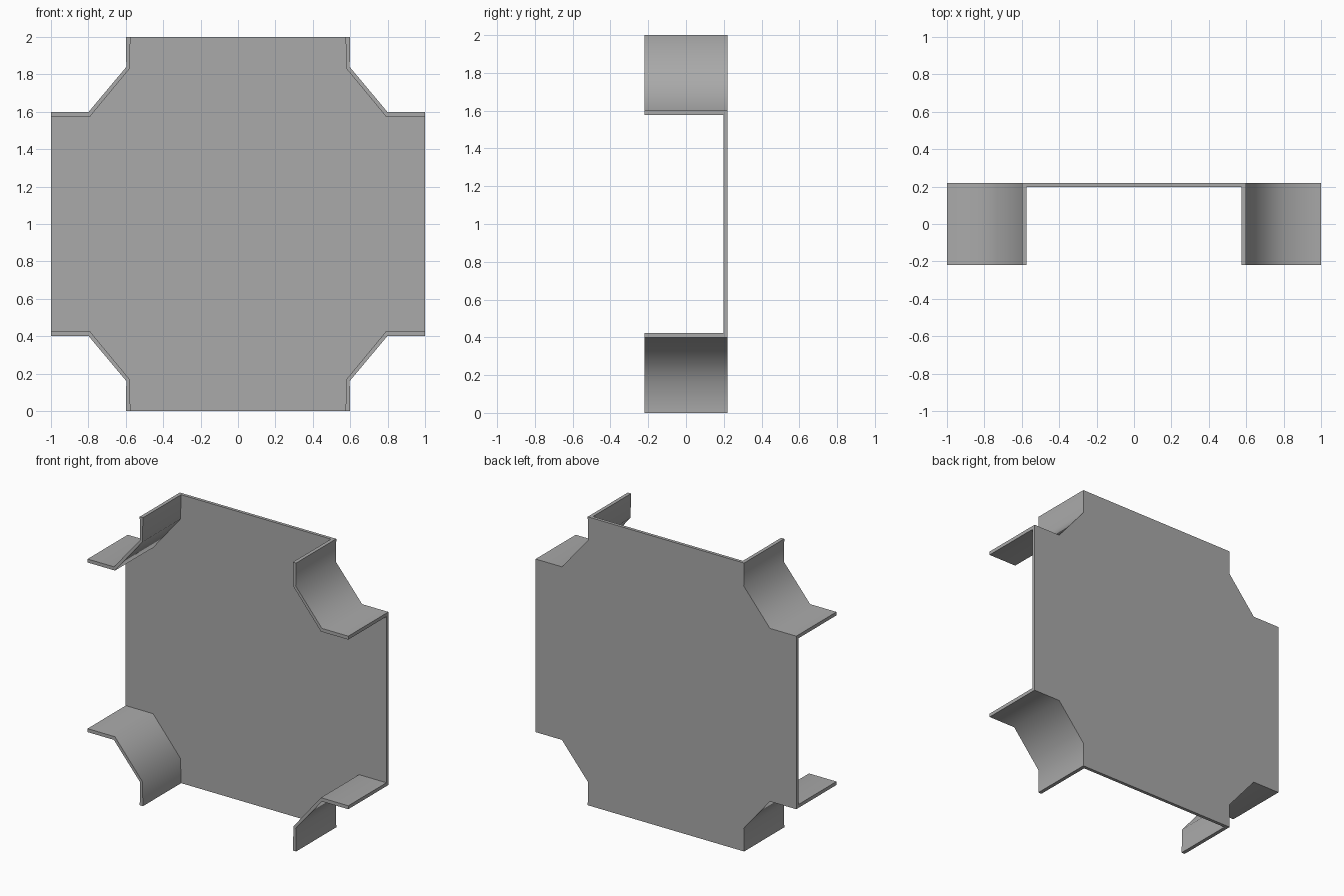
import bpy, bmesh, math

cube = bpy.data.objects.get("Cube")
if cube:
    bpy.data.objects.remove(cube, do_unlink=True)

HALF_DEPTH, SHEET = 0.22, 0.022

grey = bpy.data.materials.new("metal grey")
grey.use_nodes = True
grey.diffuse_color = (0.4, 0.4, 0.4, 1)
grey.node_tree.nodes["Principled BSDF"].inputs["Base Color"].default_value = grey.diffuse_color

# Corner profile, measured from the centre of the plate (x, z)
outer = [(0.6, 1.0), (0.597, 0.84), (0.798, 0.6), (1.0, 0.6)]
inner = [(0.575, 1.0), (0.58, 0.83), (0.79, 0.576), (1.0, 0.576)]


def mirrored(points, sx, sz):
    return [(x * sx, z * sz) for x, z in points]


def extrude_profile(name, points, y0, y1):
    """Prism of an x-z outline between two depths."""
    bm = bmesh.new()
    verts = [bm.verts.new((x, y0, z + 1)) for x, z in points]
    face = bm.faces.new(verts)
    new = bmesh.ops.extrude_face_region(bm, geom=[face])["geom"]
    bmesh.ops.translate(bm, vec=(0, y1 - y0, 0),
                        verts=[v for v in new if isinstance(v, bmesh.types.BMVert)])
    bmesh.ops.recalc_face_normals(bm, faces=bm.faces)
    mesh = bpy.data.meshes.new(name)
    bm.to_mesh(mesh)
    bm.free()
    mesh.materials.append(grey)
    obj = bpy.data.objects.new(name, mesh)
    bpy.context.collection.objects.link(obj)
    # Soft bends, sharp sheet edges
    bpy.ops.object.select_all(action="DESELECT")
    obj.select_set(True)
    bpy.context.view_layer.objects.active = obj
    bpy.ops.object.shade_smooth_by_angle(angle=math.radians(60))


# Back plate fits between the flanges
outline = (mirrored(inner, 1, 1) + mirrored(inner[::-1], 1, -1)
           + mirrored(inner, -1, -1) + mirrored(inner[::-1], -1, 1))
extrude_profile("back_plate", outline, HALF_DEPTH - SHEET, HALF_DEPTH)

# Bent flange in each corner
for side, sx in (("left", 1), ("right", -1)):
    for level, sz in (("upper", 1), ("lower", -1)):
        extrude_profile(f"{level}_{side}_flange",
                        mirrored(outer + inner[::-1], sx, sz), -HALF_DEPTH, HALF_DEPTH)
